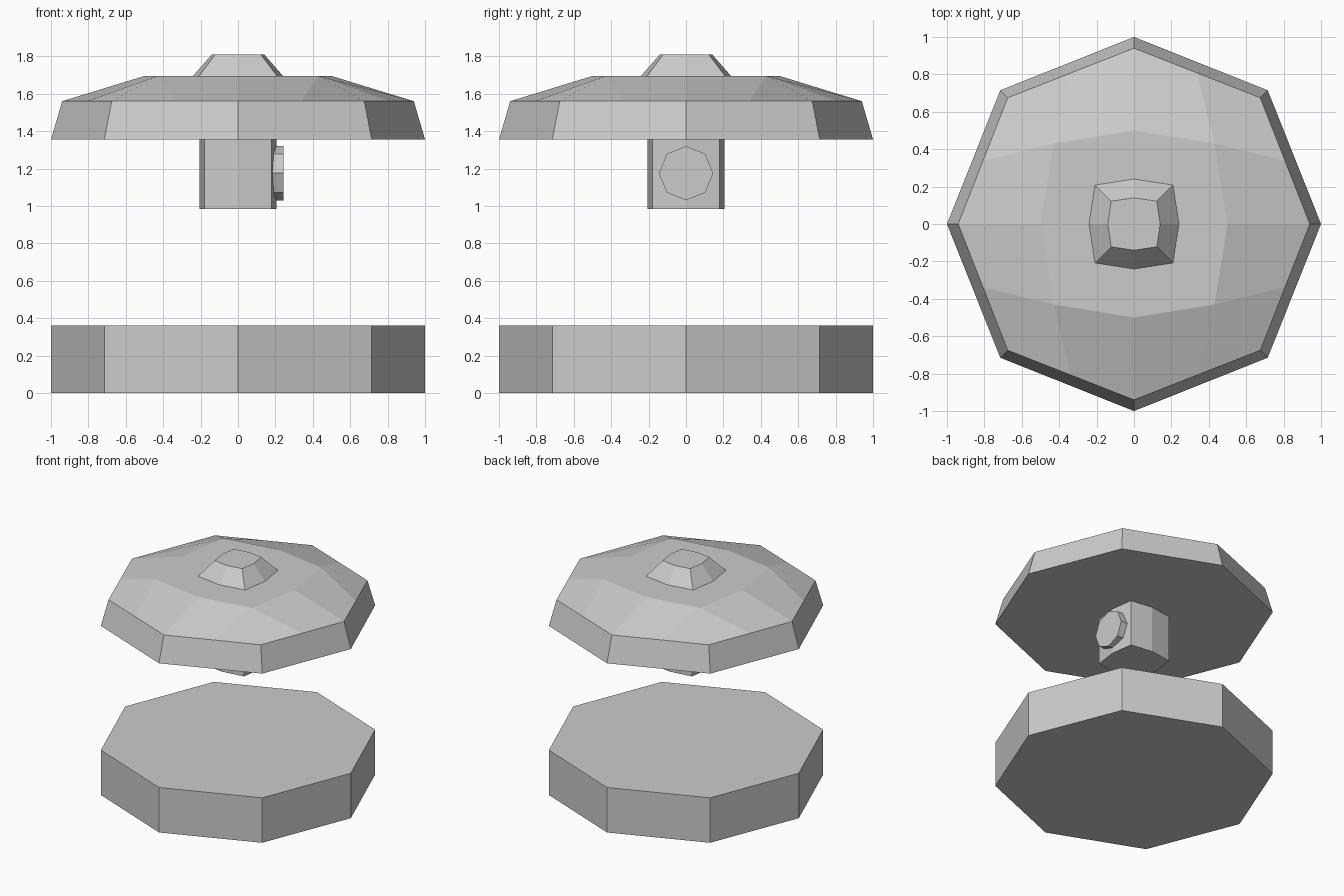
import bpy
import bmesh
from mathutils import Matrix, Vector

cube = bpy.data.objects.get("Cube")
if cube:
    bpy.data.objects.remove(cube, do_unlink=True)

# One plain grey for every part
grey = bpy.data.materials.new("plain grey")
grey.use_nodes = True
colour = (0.6, 0.6, 0.6, 1)
grey.diffuse_color = colour
grey.node_tree.nodes["Principled BSDF"].inputs["Base Color"].default_value = colour


def octagon(axis, diagonal, z):
    """Eight points: four on the axes, four on the diagonals."""
    a, d = axis, diagonal
    flat = [(a, 0), (d, d), (0, a), (-d, d), (-a, 0), (-d, -d), (0, -a), (d, -d)]
    return [Vector((x, y, z)) for x, y in flat]


def finish(name, bm):
    bmesh.ops.recalc_face_normals(bm, faces=bm.faces)
    mesh = bpy.data.meshes.new(name)
    bm.to_mesh(mesh)
    bm.free()
    mesh.materials.append(grey)
    obj = bpy.data.objects.new(name, mesh)
    bpy.context.collection.objects.link(obj)
    return obj


def bridge(bm, low, high):
    for i in range(len(low)):
        j = (i + 1) % len(low)
        bm.faces.new((low[i], low[j], high[j], high[i]))


def loft(name, rings, matrix=Matrix()):
    """Closed solid through octagonal rings of (axis, diagonal, z)."""
    bm = bmesh.new()
    loops = [[bm.verts.new(matrix @ p) for p in octagon(*r)] for r in rings]
    for low, high in zip(loops, loops[1:]):
        bridge(bm, low, high)
    bm.faces.new(loops[0][::-1])
    bm.faces.new(loops[-1])
    return finish(name, bm)


# Base slab, hanging post and top cap
loft("base_slab", [(1, 0.715, 0), (1, 0.715, 0.36)])
loft("post", [(0.205, 0.18, 0.985), (0.205, 0.18, 1.36)])
loft("top_cap", [(0.245, 0.212, 1.69), (0.14, 0.122, 1.81)])

# Round button on the left side of the post
sideways = Matrix.Translation((0, 0, 1.175)) @ Matrix.Rotation(1.5708, 4, "Y")
loft("side_button", [(0.145, 0.103, 0.17), (0.145, 0.103, 0.243)], sideways)

# Canopy: sloped rim, then facets rising to a squarer flat top
bm = bmesh.new()
bottom, rim, crown = [
    [bm.verts.new(p) for p in octagon(*ring)]
    for ring in ((1, 0.715, 1.355), (0.94, 0.675, 1.56), (0.5, 0.43, 1.695))
]
middle = [bm.verts.new((rim[i].co + rim[(i + 1) % 8].co) / 2) for i in range(8)]
for i in range(8):
    j = (i + 1) % 8
    bm.faces.new((bottom[i], bottom[j], rim[j], middle[i], rim[i]))
    if i % 2:
        # Corner facet meets one crown point
        bm.faces.new((crown[i], middle[i - 1], rim[i], middle[i]))
        bm.faces.new((crown[i], middle[i], rim[j], crown[j]))
    else:
        bm.faces.new((crown[i], rim[i], middle[i], crown[j]))
bm.faces.new(bottom[::-1])
bm.faces.new(crown)
finish("canopy", bm)
